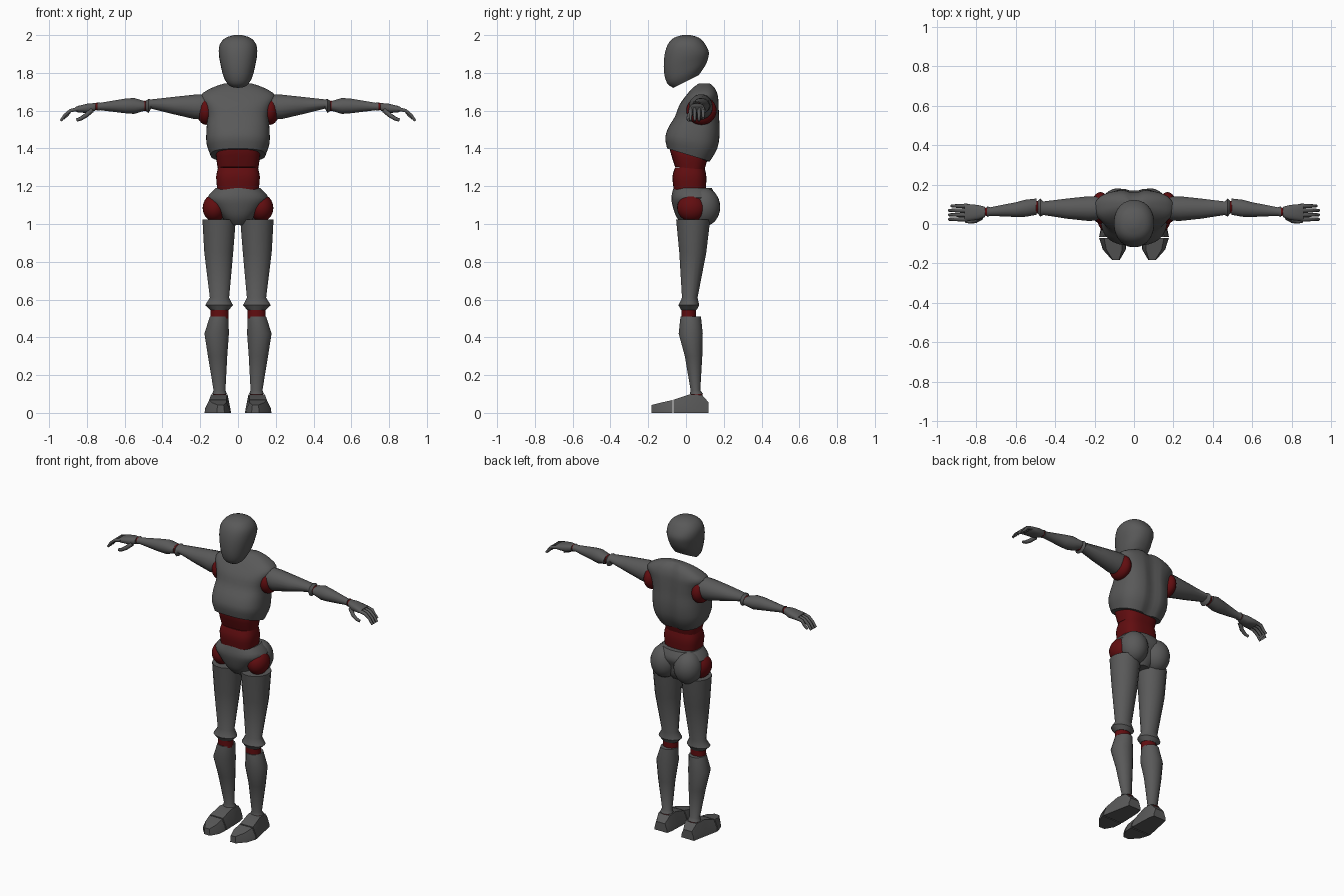
import bpy, bmesh
from math import sin, cos, tau, pi, exp, copysign, radians

cube = bpy.data.objects.get("Cube")
if cube:
    bpy.data.objects.remove(cube)


def material(name, color):
    m = bpy.data.materials.new(name)
    m.use_nodes = True
    m.diffuse_color = color
    m.node_tree.nodes["Principled BSDF"].inputs["Base Color"].default_value = color
    return m


GREY = material("dark_grey", (0.1, 0.1, 0.1, 1))
RED = material("dark_red", (0.12, 0.004, 0.005, 1))


def finish(name, bm, mat, angle=40):
    bmesh.ops.recalc_face_normals(bm, faces=bm.faces)
    me = bpy.data.meshes.new(name)
    bm.to_mesh(me)
    bm.free()
    me.materials.append(mat)
    ob = bpy.data.objects.new(name, me)
    bpy.context.collection.objects.link(ob)
    bpy.ops.object.select_all(action='DESELECT')
    ob.select_set(True)
    bpy.context.view_layer.objects.active = ob
    bpy.ops.object.shade_smooth_by_angle(angle=radians(angle))
    return ob


def skin(bm, loops):
    """Bridge loops of points into a closed tube."""
    rings = [[bm.verts.new(p) for p in loop] for loop in loops]
    n = len(rings[0])
    for r, s in zip(rings, rings[1:]):
        for i in range(n):
            j = (i + 1) % n
            bm.faces.new((r[i], r[j], s[j], s[i]))
    bm.faces.new(rings[0])
    bm.faces.new(rings[-1])


def refine(rows, steps):
    """Catmull-Rom interpolation between cross-sections."""
    out = []
    for k in range(len(rows) - 1):
        p0, p1, p2, p3 = (rows[min(max(k + d, 0), len(rows) - 1)] for d in (-1, 0, 1, 2))
        for s in range(steps):
            t = s / steps
            out.append([b + t / 2 * (c - a + t * (2*a - 5*b + 4*c - d + t * (3*(b - c) + d - a)))
                        for a, b, c, d in zip(p0, p1, p2, p3)])
    return out + [rows[-1]]


def loft(name, rows, mat, axis='z', side=1, sides=16, steps=1, power=2, groove=0):
    """Rows are x, y, z, two half-widths and an optional slope."""
    rows = refine([tuple(r) + (0,) * (6 - len(r)) for r in rows], steps)
    loops = []
    for x, y, z, a, b, slope in rows:
        loop = []
        for i in range(sides):
            t = tau * (i + 0.5) / sides
            c, s = (copysign(abs(f) ** (2 / power), f) for f in (cos(t), sin(t)))
            if axis == 'z':
                px, py, pz = x + a * c, y + b * s, z + b * s * slope
                if s > 0:
                    py -= groove * s * exp(-(px / 0.03) ** 2)
            else:
                px, py, pz = x, y + a * c, z + b * s
            loop.append((side * px, py, pz))
        loops.append(loop)
    bm = bmesh.new()
    skin(bm, loops)
    return finish(name, bm, mat)


def ball(name, center, radii, mat, side=1):
    bm = bmesh.new()
    bmesh.ops.create_uvsphere(bm, u_segments=24, v_segments=16, radius=1)
    for v in bm.verts:
        v.co = [c + r * p for c, r, p in zip(center, radii, v.co)]
        v.co.x *= side
    return finish(name, bm, mat)


def foot_block(name, rows, side):
    """Rows are y, x centre, bottom and top half-widths, height."""
    bm = bmesh.new()
    skin(bm, [[(side * (x + u), y, v) for u, v in
               ((-w, 0), (w, 0), (w * .95, h * .35), (t, h), (-t, h), (-w * .95, h * .35))]
              for y, x, w, t, h in rows])
    finish(name, bm, GREY, 30)


def digit(name, points, radius, side):
    cu = bpy.data.curves.new(name, 'CURVE')
    cu.dimensions = '3D'
    cu.bevel_depth = radius
    cu.bevel_resolution = 1
    cu.use_fill_caps = True
    sp = cu.splines.new('POLY')
    sp.points.add(len(points) - 1)
    for i, (x, y, z) in enumerate(points):
        sp.points[i].co = (side * x, y, z, 1)
        sp.points[i].radius = 1 - 0.12 * i
    cu.materials.append(GREY)
    bpy.context.collection.objects.link(bpy.data.objects.new(name, cu))


# Head
loft("head", [(0, 0, 1.755, .058, .068, .5), (0, 0, 1.79, .078, .1, .45),
              (0, 0, 1.84, .091, .117, .3), (0, .003, 1.9, .102, .118, .1),
              (0, .003, 1.95, .097, .1), (0, .003, 1.985, .067, .068),
              (0, .003, 2, .02, .02)], GREY, sides=32, steps=3, power=2.2)

# Chest with a spine groove
loft("chest", [(0, .015, 1.365, .145, .115, -.3), (0, .03, 1.43, .167, .14, -.2),
               (0, .045, 1.5, .167, .137, -.1), (0, .06, 1.57, .163, .118),
               (0, .07, 1.63, .18, .105), (0, .085, 1.68, .198, .085),
               (0, .095, 1.72, .14, .06), (0, .1, 1.745, .07, .03)],
     GREY, sides=48, steps=3, power=2.6, groove=.02)

# Waist joints
loft("upper_waist", [(0, .015, 1.405, .1, .095, -.2), (0, .015, 1.37, .116, .1, -.2),
                     (0, .02, 1.295, .108, .078, -.1)], RED, sides=32, steps=3, power=2.8)
loft("lower_waist", [(0, .02, 1.3, .105, .078), (0, .018, 1.25, .116, .09),
                     (0, .02, 1.18, .11, .085)], RED, sides=32, steps=3, power=2.8)

# Pelvis
loft("pelvis", [(0, .035, 1.19, .118, .102), (0, .04, 1.14, .162, .118),
                (0, .035, 1.09, .13, .105), (0, .04, 1.035, .085, .09),
                (0, .045, .995, .05, .06)], GREY, sides=32, steps=3, power=2.3)

for side, label in ((1, "left_"), (-1, "right_")):
    # Hip and buttock
    ball(label + "hip_joint", (.125, .03, 1.085), (.062, .077, .072), RED, side)
    ball(label + "buttock", (.082, .095, 1.09), (.085, .086, .102), GREY, side)

    # Leg
    loft(label + "thigh", [(.1, .038, 1.025, .09, .092), (.102, .036, .85, .078, .073),
                           (.098, .02, .61, .052, .042), (.1, .015, .57, .075, .056),
                           (.098, .015, .545, .05, .042)], GREY, side=side)
    loft(label + "knee_joint", [(.098, .015, .56, .048, .04), (.098, .015, .5, .048, .04)],
         RED, side=side)
    loft(label + "shin", [(.1, .025, .51, .05, .055), (.113, .025, .42, .066, .065),
                          (.108, .04, .3, .052, .047), (.098, .05, .12, .032, .026),
                          (.098, .055, .1, .04, .036)], GREY, side=side)
    ball(label + "ankle_joint", (.098, .055, .098), (.034, .032, .025), RED, side)

    # Foot
    foot_block(label + "foot", [(.12, .095, .045, .03, .055), (.085, .095, .052, .04, .095),
                                (.02, .1, .06, .042, .098), (-.065, .107, .07, .045, .07)], side)
    foot_block(label + "toes", [(-.072, .107, .07, .045, .068), (-.13, .1, .058, .04, .055),
                                (-.182, .092, .02, .016, .042)], side)

    # Arm
    ball(label + "shoulder_joint", (.17, .082, 1.6), (.048, .08, .075), RED, side)
    loft(label + "upper_arm", [(.18, .08, 1.62, .062, .068), (.23, .078, 1.62, .064, .066),
                               (.34, .078, 1.627, .052, .047), (.46, .08, 1.635, .035, .025),
                               (.475, .083, 1.625, .047, .038), (.49, .085, 1.625, .03, .025)],
         GREY, 'x', side)
    ball(label + "elbow_joint", (.493, .085, 1.625), (.015, .033, .028), RED, side)
    loft(label + "forearm", [(.495, .088, 1.625, .042, .026), (.55, .08, 1.625, .044, .043),
                             (.6, .073, 1.625, .038, .039), (.73, .063, 1.622, .022, .02),
                             (.745, .063, 1.622, .027, .024)], GREY, 'x', side)
    ball(label + "wrist_joint", (.75, .062, 1.622), (.012, .022, .02), RED, side)

    # Hand
    loft(label + "palm", [(.755, .061, 1.62, .026, .02), (.79, .059, 1.613, .038, .026),
                          (.845, .058, 1.608, .044, .018), (.86, .058, 1.608, .042, .012)],
         GREY, 'x', side, power=2.6)
    for i, name in enumerate(("index", "middle", "ring", "little")):
        y = .024 + i * .0225
        short = .012 * (name == "little")
        digit(label + name + "_finger", [(.845, y, 1.609), (.888, y, 1.6),
              (.917 - short, y, 1.576), (.938 - short, y, 1.546 + short)], .0118, side)
    digit(label + "thumb", [(.775, .035, 1.602), (.805, .016, 1.575),
                            (.832, .012, 1.558), (.855, .014, 1.55)], .014, side)
